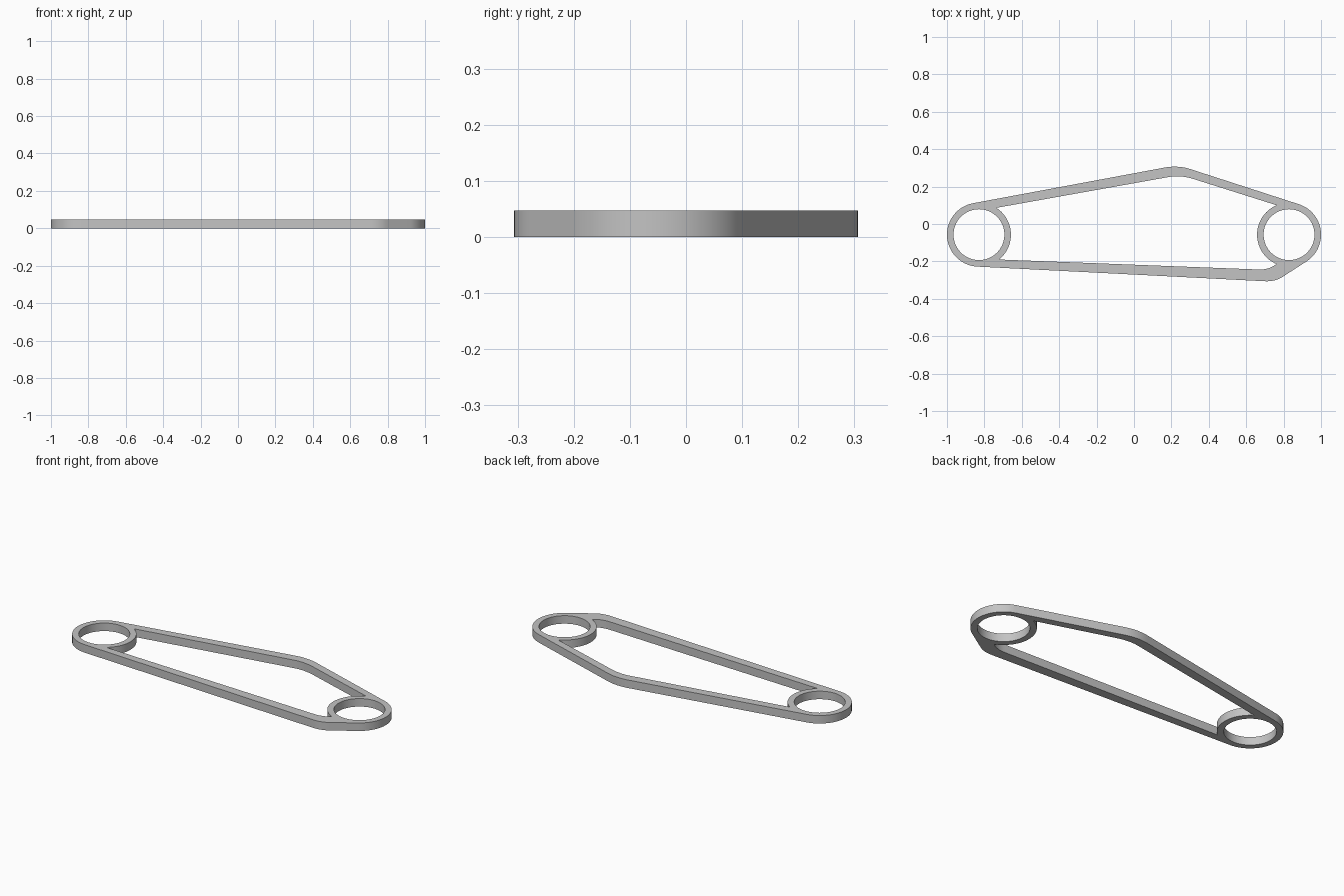
import bpy
from math import cos, sin, radians

cube = bpy.data.objects.get("Cube")
if cube:
    bpy.data.objects.remove(cube, do_unlink=True)

HEIGHT = 0.047
LEFT_EYE = (-0.829, -0.057)
RIGHT_EYE = (0.829, -0.057)
R_OUT, R_IN = 0.171, 0.136


def arc(centre, radius, start, end, steps=40):
    """Points on a circle from start to end, in degrees."""
    angles = [radians(start + (end - start) * i / steps) for i in range(steps + 1)]
    return [(centre[0] + radius * cos(a), centre[1] + radius * sin(a)) for a in angles]


def bend(a, corner, b, steps=10):
    """Rounded corner from a to b."""
    points = []
    for i in range(steps + 1):
        t = i / steps
        points.append(tuple((1 - t) ** 2 * p + 2 * t * (1 - t) * q + t * t * r
                            for p, q, r in zip(a, corner, b)))
    return points


# Outer rim, running clockwise from the lower side of one ring
rim = (arc(LEFT_EYE, R_OUT, 267, 101)
       + bend((0.16, 0.301), (0.233, 0.315), (0.30, 0.294))
       + arc(RIGHT_EYE, R_OUT, 72, -57.5)
       + bend((0.80, -0.279), (0.757, -0.309), (0.70, -0.306)))

# Large opening between the two rings
opening = (arc(LEFT_EYE, R_OUT, -51, 57)
           + bend((0.19, 0.252), (0.249, 0.262), (0.32, 0.24))
           + arc(RIGHT_EYE, R_OUT, 113, 246)
           + bend((0.757, -0.217), (0.72, -0.246), (0.66, -0.243)))

# Round holes in the rings
holes = [arc(c, R_IN, 0, 360, 72)[:-1] for c in (LEFT_EYE, RIGHT_EYE)]

# Filled flat profile, extruded to the plate height
profile = bpy.data.curves.new("frame_profile", "CURVE")
profile.dimensions = "2D"
profile.fill_mode = "BOTH"
profile.extrude = HEIGHT / 2
for loop in [rim, opening] + holes:
    spline = profile.splines.new("POLY")
    spline.points.add(len(loop) - 1)
    for point, (x, y) in zip(spline.points, loop):
        point.co = (x, y, 0, 1)
    spline.use_cyclic_u = True

frame = bpy.data.objects.new("link_frame", profile)
bpy.context.collection.objects.link(frame)
frame.location.z = HEIGHT / 2

bpy.ops.object.select_all(action="DESELECT")
frame.select_set(True)
bpy.context.view_layer.objects.active = frame
bpy.ops.object.convert(target="MESH")
frame = bpy.context.object

# Weld the caps to the walls and face everything outward
bpy.ops.object.mode_set(mode="EDIT")
bpy.ops.mesh.select_all(action="SELECT")
bpy.ops.mesh.remove_doubles(threshold=0.0001)
bpy.ops.mesh.normals_make_consistent(inside=False)
bpy.ops.object.mode_set(mode="OBJECT")
bpy.ops.object.shade_smooth_by_angle(angle=radians(30))

# Plain grey
grey = bpy.data.materials.new("plain_grey")
grey.use_nodes = True
colour = (0.55, 0.55, 0.55, 1)
grey.diffuse_color = colour
grey.node_tree.nodes["Principled BSDF"].inputs["Base Color"].default_value = colour
frame.data.materials.clear()
frame.data.materials.append(grey)
